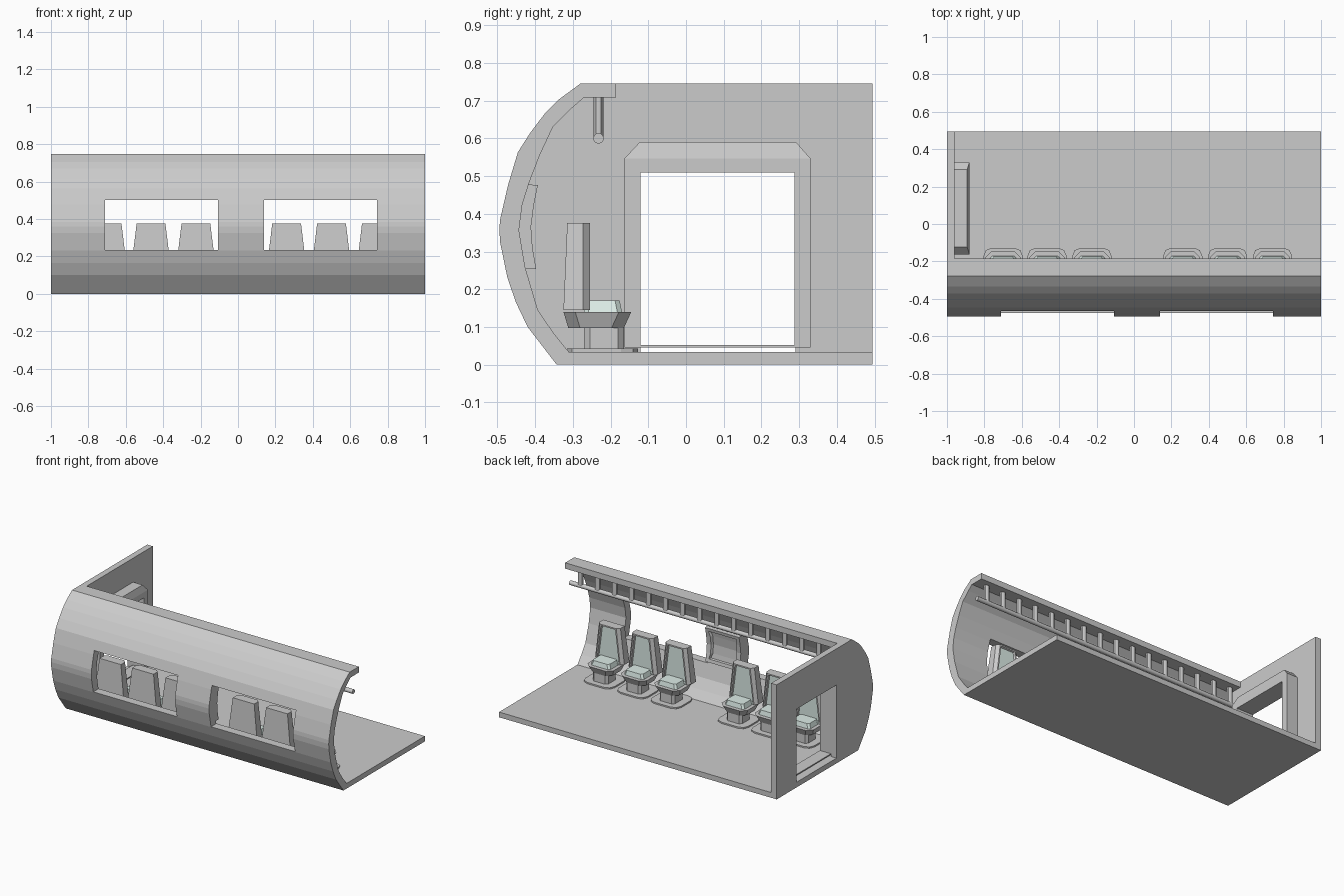
import bpy, bmesh

if "Cube" in bpy.data.objects:
    bpy.data.objects.remove(bpy.data.objects["Cube"])

COL = bpy.context.scene.collection
green = bpy.data.materials.new("pale_green_cushion")
green.diffuse_color = (0.72, 0.84, 0.80, 1)
green.use_nodes = True
green.node_tree.nodes["Principled BSDF"].inputs["Base Color"].default_value = green.diffuse_color
grey = bpy.data.materials.new("seat_grey")
grey.diffuse_color = (0.6, 0.6, 0.6, 1)
grey.use_nodes = True
grey.node_tree.nodes["Principled BSDF"].inputs["Base Color"].default_value = grey.diffuse_color


def finish(name, bm, mats=()):
    bmesh.ops.recalc_face_normals(bm, faces=bm.faces)
    me = bpy.data.meshes.new(name)
    bm.to_mesh(me)
    bm.free()
    for m in mats:
        me.materials.append(m)
    ob = bpy.data.objects.new(name, me)
    COL.objects.link(ob)
    return ob


def extrude_x(bm, profile, x0, x1):
    """Extrude a (y, z) outline along x."""
    f = bm.faces.new([bm.verts.new((x0, y, z)) for y, z in profile])
    r = bmesh.ops.extrude_face_region(bm, geom=[f])
    vs = [v for v in r["geom"] if isinstance(v, bmesh.types.BMVert)]
    bmesh.ops.translate(bm, verts=vs, vec=(x1 - x0, 0, 0))


def frustum(bm, lo, hi, z0, z1, bevel=0, front_only=False, seg=1):
    """Tapered box; lo and hi are (x0, x1, y0, y1) at z0 and z1."""
    rings = []
    for (a, b, c, d), z in ((lo, z0), (hi, z1)):
        rings.append([bm.verts.new(p) for p in ((a, c, z), (b, c, z), (b, d, z), (a, d, z))])
    bm.faces.new(rings[0][::-1])
    bm.faces.new(rings[1])
    for i in range(4):
        j = (i + 1) % 4
        bm.faces.new((rings[0][i], rings[0][j], rings[1][j], rings[1][i]))
    if bevel:
        ids = (2, 3) if front_only else range(4)
        edges = [bm.edges.get((rings[0][i], rings[1][i])) for i in ids]
        bmesh.ops.bevel(bm, geom=edges, offset=bevel, segments=seg, profile=0.5, affect='EDGES')


def cut_box(ob, x0, x1, y0, y1, z0, z1):
    bm = bmesh.new()
    frustum(bm, (x0, x1, y0, y1), (x0, x1, y0, y1), z0, z1)
    cutter = finish("cutter", bm)
    cutter.hide_render = True
    mod = ob.modifiers.new("cut", 'BOOLEAN')
    mod.operation, mod.solver, mod.object = 'DIFFERENCE', 'EXACT', cutter
    bpy.context.view_layer.objects.active = ob
    bpy.ops.object.modifier_apply(modifier=mod.name)
    bpy.data.objects.remove(cutter)


# Curved car shell with floor and ceiling lip
outer = [(-.343, 0), (-.42, .10), (-.451, .165), (-.474, .232), (-.493, .325), (-.495, .36),
         (-.493, .385), (-.472, .476), (-.446, .563), (-.413, .615), (-.372, .669),
         (-.335, .705), (-.279, .746)]
inner = [(-.185, .746), (-.185, .708), (-.271, .708), (-.303, .68), (-.353, .63), (-.388, .555),
         (-.415, .485), (-.434, .425), (-.443, .357), (-.427, .26), (-.393, .145),
         (-.352, .085), (-.311, .034)]
bm = bmesh.new()
extrude_x(bm, outer + inner + [(.495, .034), (.495, 0)], -.96, 1)
shell = finish("car_shell", bm)
for x0, x1 in ((-.71, -.107), (.138, .743)):
    cut_box(shell, x0, x1, -.6, -.36, .235, .50)

# End wall with doorway
bm = bmesh.new()
extrude_x(bm, outer + [(.495, .746), (.495, 0)], -1, -.96)
wall = finish("end_wall", bm)
cut_box(wall, -1.1, -.9, -.12, .29, .034, .51)

# Door surround and its sloped hood
bm = bmesh.new()
body = (-.96, -.88, -.163, .33)
frustum(bm, body, body, .045, .547)
surround = finish("door_surround", bm)
cut_box(surround, -1.1, -.8, -.12, .288, .052, .51)
bm = bmesh.new()
frustum(bm, body, (-.96, -.892, -.123, .292), .547, .59)
finish("door_hood", bm)

# Curved recessed panel between the windows
bm = bmesh.new()
extrude_x(bm, [(-.445, .48), (-.393, .476), (-.404, .42), (-.411, .365), (-.407, .31),
               (-.397, .253), (-.44, .255), (-.46, .36)], -.107, .138)
bmesh.ops.recalc_face_normals(bm, faces=bm.faces)
front = [f for f in bm.faces if f.normal.y > .7]
bmesh.ops.inset_region(bm, faces=front, thickness=.03, depth=0)
bmesh.ops.inset_region(bm, faces=front, thickness=.008, depth=-.014)
finish("pillar_panel", bm)


# Grab rail and hangers
def rod(name, radius, length, loc, rot=(0, 0, 0)):
    bpy.ops.mesh.primitive_cylinder_add(vertices=12, radius=radius, depth=length,
                                        location=loc, rotation=rot)
    ob = bpy.context.object
    ob.name = name
    bpy.ops.object.shade_smooth_by_angle()
    return ob


rod("grab_rail", .014, 1.95, (.02, -.232, .60), (0, 1.570796, 0))
for i in range(16):
    hanger = rod("rail_hanger", .0135, .11, (-.92 + i * .1227, -.232, .655))
    hanger.scale.x = 1.3

# Seat: foot, pedestal, flared pan, cushion, tapered back with padded recess
bm = bmesh.new()
foot = (-.105, .105, -.315, -.127)
frustum(bm, foot, foot, .034, .043, .045, seg=2)
ped = (-.055, .055, -.27, -.165)
frustum(bm, ped, ped, .043, .097, .015)
frustum(bm, (-.075, .075, -.312, -.165), (-.093, .093, -.325, -.145), .097, .14, .03)
frustum(bm, (-.105, .105, -.325, -.255), (-.077, .077, -.315, -.255), .145, .375,
        .018, front_only=True)
bmesh.ops.recalc_face_normals(bm, faces=bm.faces)
pad = [f for f in bm.faces if f.normal.y > .99 and f.calc_center_median().z > .2]
bmesh.ops.inset_region(bm, faces=pad, thickness=.012, depth=0)
bmesh.ops.inset_region(bm, faces=pad, thickness=.006, depth=-.01)
for f in pad:
    f.material_index = 1
n = len(bm.faces)
frustum(bm, (-.07, .07, -.27, -.17), (-.06, .06, -.27, -.176), .14, .17, .012)
bm.faces.ensure_lookup_table()
for f in bm.faces:
    c = f.calc_center_median()
    if .1401 < c.z < .1701 and c.y > -.3 and abs(c.x) < .08:
        f.material_index = 1
seat = finish("seat", bm, (grey, green))
seat.location.x = -.70
for x in (-.465, -.225, .26, .50, .74):
    copy = bpy.data.objects.new("seat", seat.data)
    copy.location.x = x
    COL.objects.link(copy)
